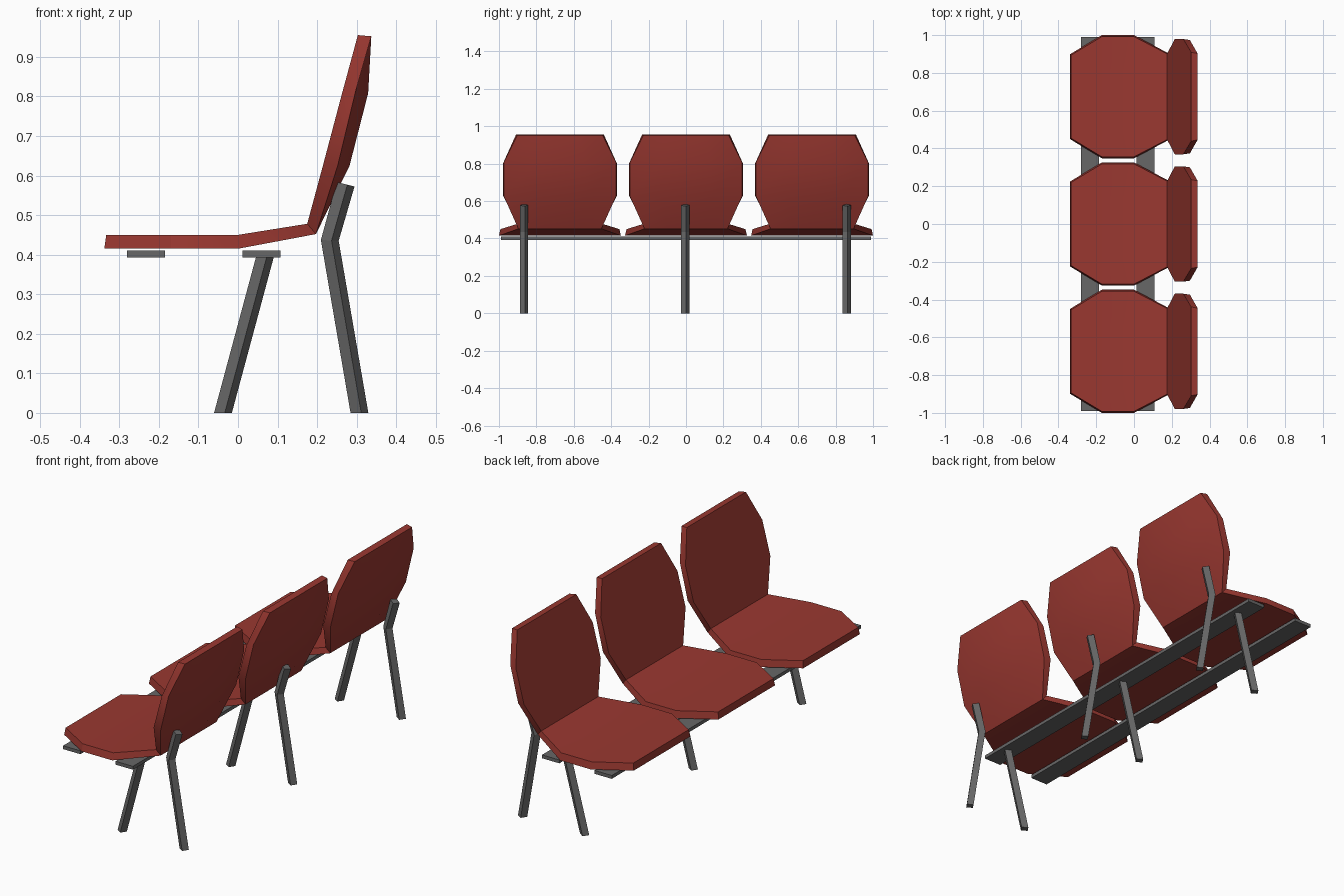
import bpy, bmesh, math

if "Cube" in bpy.data.objects:
    bpy.data.objects.remove(bpy.data.objects["Cube"])


def material(name, rgb):
    m = bpy.data.materials.new(name)
    m.diffuse_color = (*rgb, 1)
    m.use_nodes = True
    m.node_tree.nodes["Principled BSDF"].inputs["Base Color"].default_value = m.diffuse_color
    return m


RED = material("red_plastic", (0.32, 0.039, 0.03))
GREY = material("grey_metal", (0.135, 0.135, 0.135))


def finish(bm, name, mat):
    bmesh.ops.recalc_face_normals(bm, faces=bm.faces)
    me = bpy.data.meshes.new(name)
    bm.to_mesh(me)
    bm.free()
    me.materials.append(mat)
    ob = bpy.data.objects.new(name, me)
    bpy.context.collection.objects.link(ob)
    return ob


# Shell rows from seat front to backrest top:
# sitting side (x, z, half width), outer side (x, z, half width), outer bulge
ROWS = [
    ((-0.333, 0.450, 0.220), (-0.338, 0.415, 0.225), 0),
    ((-0.170, 0.450, 0.318), (-0.170, 0.415, 0.326), 0),
    ((0.000, 0.450, 0.318), (0.000, 0.415, 0.326), 0),
    ((0.175, 0.478, 0.227), (0.197, 0.452, 0.222), 0),
    ((0.216, 0.630, 0.305), (0.252, 0.625, 0.300), 0.030),
    ((0.261, 0.800, 0.305), (0.296, 0.808, 0.300), 0.033),
    ((0.303, 0.955, 0.235), (0.337, 0.952, 0.228), 0),
]
COLS = (-1, -0.45, 0.45, 1)


def shell(y0):
    bm = bmesh.new()
    top, bot = [], []
    for (x, z, w), (bx, bz, bw), bulge in ROWS:
        top.append([bm.verts.new((x, y0 + c * w, z)) for c in COLS])
        bot.append([bm.verts.new((bx + (bulge if abs(c) < 1 else 0), y0 + c * bw, bz))
                    for c in COLS])
    n, k = len(ROWS), len(COLS)
    for g in (top, bot):
        for i in range(n - 1):
            for j in range(k - 1):
                bm.faces.new((g[i][j], g[i + 1][j], g[i + 1][j + 1], g[i][j + 1]))
    # rim
    for i in range(n - 1):
        for j in (0, k - 1):
            bm.faces.new((top[i][j], top[i + 1][j], bot[i + 1][j], bot[i][j]))
    for j in range(k - 1):
        for i in (0, n - 1):
            bm.faces.new((top[i][j], top[i][j + 1], bot[i][j + 1], bot[i][j]))
    return finish(bm, "seat_shell", RED)


# Leg: turned square section swept along (x, z, tilt) points
SECTION = ((-0.0225, -0.0045), (0.0045, -0.0225), (0.0225, 0.0045), (-0.0045, 0.0225))


def leg(name, path, y0):
    bm = bmesh.new()
    rings = [[bm.verts.new((x + dx, y0 + dy, z + dx * tilt)) for dx, dy in SECTION]
             for x, z, tilt in path]
    for a, b in zip(rings, rings[1:]):
        for j in range(4):
            bm.faces.new((a[j], a[(j + 1) % 4], b[(j + 1) % 4], b[j]))
    bm.faces.new(rings[0])
    bm.faces.new(rings[-1])
    return finish(bm, name, GREY)


# Cross rails under the seats
def rail(name, x):
    bm = bmesh.new()
    bmesh.ops.create_cube(bm, size=1)
    for v in bm.verts:
        v.co = (x + v.co.x * 0.096, v.co.y * 1.98, 0.4015 + v.co.z * 0.017)
    return finish(bm, name, GREY)


rail("front_rail", -0.232)
rail("rear_rail", 0.06)

for y in (-0.866, -0.004, 0.86):
    leg("front_leg", [(-0.038, 0, 0), (0.068, 0.394, 0)], y)
    leg("back_leg", [(0.307, 0, 0), (0.232, 0.436, -0.05), (0.272, 0.578, -0.25)], y)

shells = [shell(y) for y in (-0.674, 0, 0.674)]
bpy.ops.object.select_all(action='DESELECT')
for s in shells:
    s.select_set(True)
bpy.context.view_layer.objects.active = shells[0]
bpy.ops.object.shade_smooth_by_angle(angle=math.radians(28))
